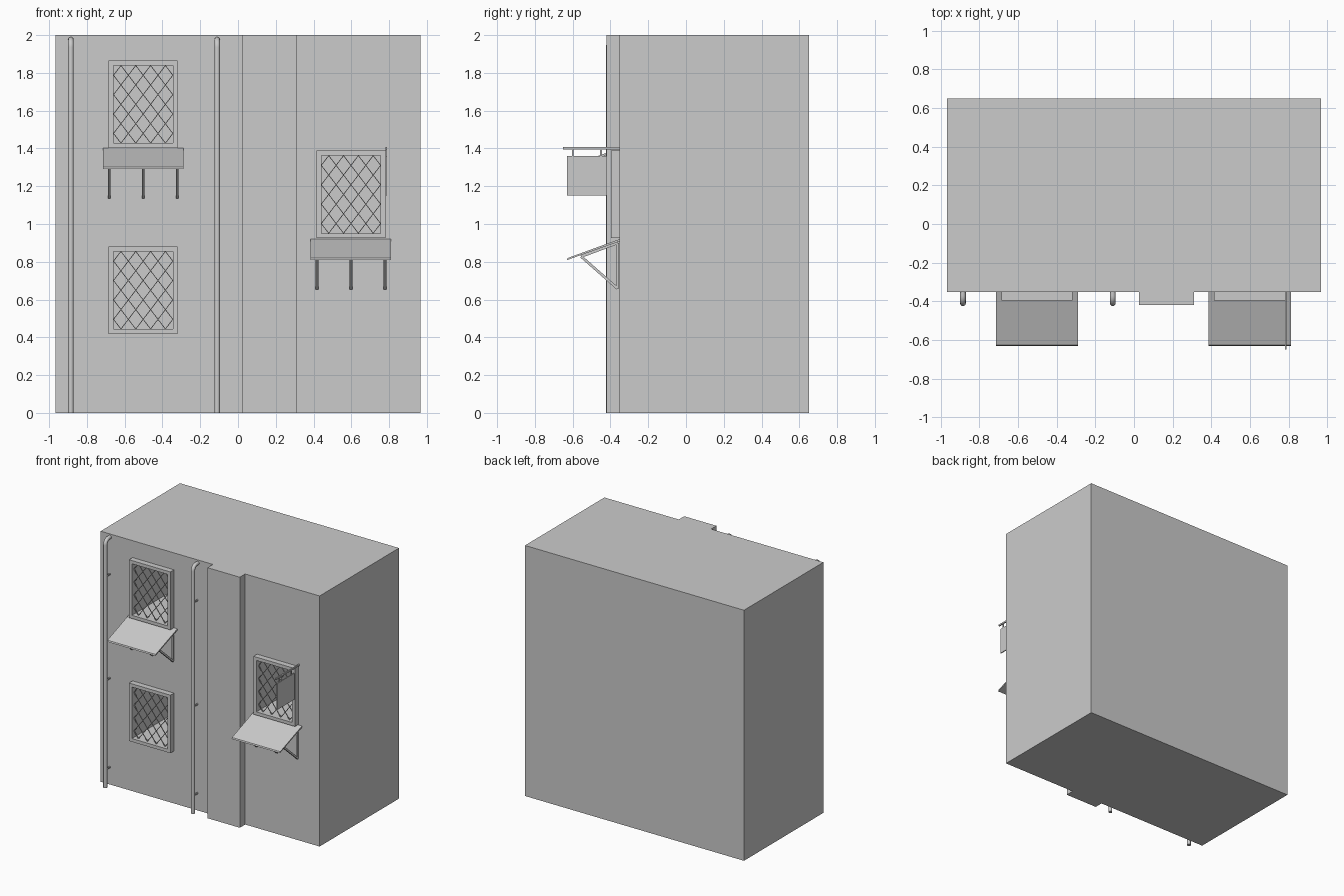
import bpy, bmesh, math
from mathutils import Vector

if "Cube" in bpy.data.objects:
    bpy.data.objects.remove(bpy.data.objects["Cube"])

WALL = -0.352   # y of the main wall face
FRONT = -0.42   # y of the pilaster face


def mesh_object(name, bm):
    bmesh.ops.recalc_face_normals(bm, faces=bm.faces)
    me = bpy.data.meshes.new(name)
    bm.to_mesh(me)
    bm.free()
    ob = bpy.data.objects.new(name, me)
    bpy.context.collection.objects.link(ob)
    return ob


def add_prism(bm, pts, offset):
    """Extrude a closed polygon along an offset vector."""
    face = bm.faces.new([bm.verts.new(p) for p in pts])
    res = bmesh.ops.extrude_face_region(bm, geom=[face])
    verts = [g for g in res["geom"] if isinstance(g, bmesh.types.BMVert)]
    bmesh.ops.translate(bm, verts=verts, vec=offset)


def add_box(bm, x0, x1, y0, y1, z0, z1):
    add_prism(bm, [(x0, y0, z0), (x1, y0, z0), (x1, y1, z0), (x0, y1, z0)],
              (0, 0, z1 - z0))


def add_bar(bm, a, b, width, depth, side):
    """Square-ended bar from a to b; side is the direction of its depth."""
    a, b, side = Vector(a), Vector(b), Vector(side).normalized()
    n = (b - a).normalized().cross(side) * width / 2
    s = side * depth / 2
    add_prism(bm, [a - n - s, a + n - s, a + n + s, a - n + s], b - a)


def box_object(name, *dims):
    bm = bmesh.new()
    add_box(bm, *dims)
    return mesh_object(name, bm)


# Building block with pilaster, extruded from its footprint
bm = bmesh.new()
foot = [(-0.967, WALL), (0.025, WALL), (0.025, FRONT), (0.31, FRONT),
        (0.31, WALL), (0.967, WALL), (0.967, 0.65), (-0.967, 0.65)]
add_prism(bm, [(x, y, 0) for x, y in foot], (0, 0, 2))
building = mesh_object("building", bm)


# Window: recess, frame and diamond lattice
def window(cx, z0):
    z1 = z0 + 0.463
    xo, xi, b = 0.183, 0.157, 0.026
    cutter = box_object("window_cutter", cx - xi, cx + xi, -0.6, 0.15, z0 + b, z1 - b)
    cutter.hide_render = True
    cutter.hide_viewport = True
    mod = building.modifiers.new("window_recess", "BOOLEAN")
    mod.operation = "DIFFERENCE"
    mod.solver = "EXACT"
    mod.object = cutter

    bm = bmesh.new()
    yf = -0.397
    for s in (0, 1):
        x = (cx - xo, cx + xi)[s]
        add_box(bm, x, x + b, yf, WALL, z0, z1)
        z = (z0, z1 - b)[s]
        add_box(bm, cx - xi, cx + xi, yf, WALL, z, z + b)
    mesh_object("window_frame", bm)

    bm = bmesh.new()
    w, h, n = 2 * xi, z1 - z0 - 2 * b, 4
    for k in range(2 * n):
        c = (k + 0.5) / n
        u0, u1 = max(0, c - 1), min(1, c)
        for sx in (-1, 1):
            ends = [(cx + sx * (u - 0.5) * w, -0.37, z0 + b + (c - u) * h)
                    for u in (u0, u1)]
            add_bar(bm, *ends, 0.004, 0.006, (0, 1, 0))
    mesh_object("window_lattice", bm)


for cx, z in ((-0.502, 1.402), (-0.502, 0.418), (0.598, 0.925)):
    window(cx, z)


# Awning: sloping board on three triangular brackets
def awning(cx, zt):
    bm = bmesh.new()
    prof = [(WALL, zt), (-0.626, zt - 0.1), (-0.63, zt - 0.111), (WALL, zt - 0.012)]
    add_prism(bm, [(cx - 0.213, y, z) for y, z in prof], (0.426, 0, 0))
    mesh_object("awning_board", bm)
    bm = bmesh.new()
    for dx in (-0.18, 0, 0.18):
        x = cx + dx
        wall_low, wall_top = (x, -0.362, zt - 0.262), (x, -0.362, zt - 0.02)
        tip = (x, -0.555, zt - 0.092)
        for a, b in ((wall_low, wall_top), (wall_low, tip), (wall_top, tip)):
            add_bar(bm, a, b, 0.014, 0.014, (1, 0, 0))
    mesh_object("awning_brackets", bm)


awning(-0.502, 1.402)
awning(0.598, 0.92)

# Hanging sign beside the right window
box_object("sign_board", 0.781, 0.789, -0.63, -0.417, 1.15, 1.36)
bm = bmesh.new()
add_box(bm, 0.78, 0.79, -0.65, WALL, 1.395, 1.407)
for y in (-0.6, -0.45):
    add_box(bm, 0.782, 0.788, y - 0.004, y + 0.004, 1.355, 1.397)
mesh_object("sign_arm", bm)


# Drainpipe bending into the wall, with small wall clips
def drainpipe(x):
    y, r, bend = -0.41, 0.015, 0.04
    path = [(x, y, 0)]
    for i in range(9):
        a = math.pi / 2 * i / 8
        path.append((x, y + bend * (1 - math.cos(a)), 1.975 - bend + bend * math.sin(a)))
    path.append((x, WALL + 0.01, 1.975))
    cu = bpy.data.curves.new("drainpipe", "CURVE")
    cu.dimensions = "3D"
    cu.bevel_depth = r
    cu.bevel_resolution = 3
    cu.use_fill_caps = True
    sp = cu.splines.new("POLY")
    sp.points.add(len(path) - 1)
    for p, co in zip(sp.points, path):
        p.co = (*co, 1)
    ob = bpy.data.objects.new("drainpipe", cu)
    bpy.context.collection.objects.link(ob)
    bpy.ops.object.select_all(action="DESELECT")
    ob.select_set(True)
    bpy.context.view_layer.objects.active = ob
    bpy.ops.object.convert(target="MESH")
    bpy.ops.object.shade_smooth_by_angle(angle=math.radians(40))

    bm = bmesh.new()
    for z in (1.68, 0.85, 0.14):
        add_box(bm, x - 0.005, x + 0.005, y, WALL, z - 0.005, z + 0.005)
    mesh_object("pipe_clips", bm)


for px in (-0.885, -0.11):
    drainpipe(px)
